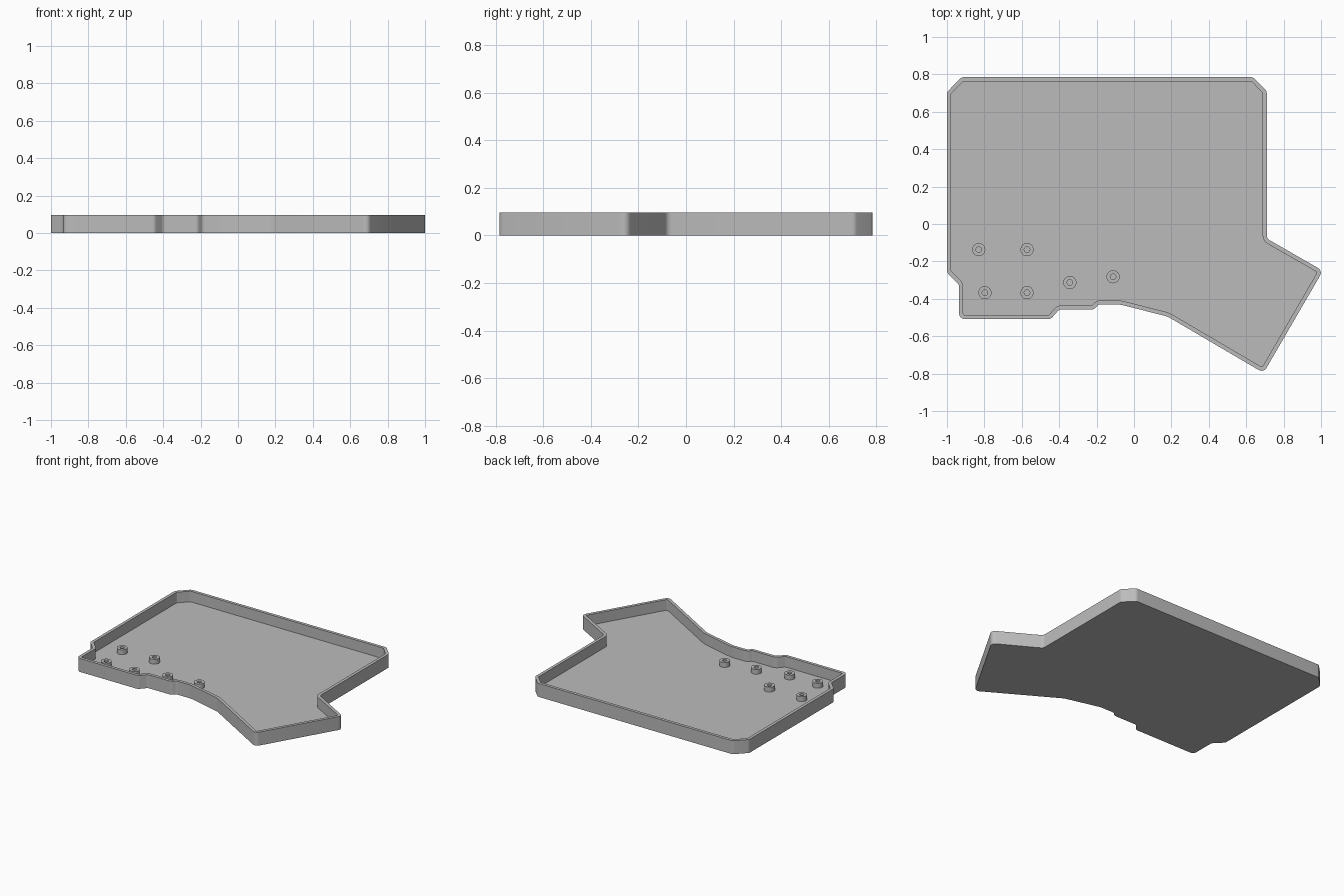
import bpy, bmesh, math
from mathutils import Vector

cube = bpy.data.objects.get("Cube")
if cube:
    bpy.data.objects.remove(cube, do_unlink=True)

HEIGHT, FLOOR, WALL, STEPS = 0.097, 0.02, 0.022, 6

grey = bpy.data.materials.new("case grey")
grey.use_nodes = True
COLOUR = (0.5, 0.5, 0.5, 1)
grey.diffuse_color = COLOUR
grey.node_tree.nodes["Principled BSDF"].inputs["Base Color"].default_value = COLOUR


def finish(name, bm):
    bmesh.ops.recalc_face_normals(bm, faces=bm.faces)
    mesh = bpy.data.meshes.new(name)
    bm.to_mesh(mesh)
    bm.free()
    mesh.materials.append(grey)
    obj = bpy.data.objects.new(name, mesh)
    bpy.context.collection.objects.link(obj)
    bpy.ops.object.select_all(action='DESELECT')
    obj.select_set(True)
    bpy.context.view_layer.objects.active = obj
    bpy.ops.object.shade_smooth_by_angle(angle=math.radians(30))
    return obj


def rounded_outline(corners, inset):
    """Offset a counter-clockwise outline inwards and round every corner."""
    result = []
    for i, (x, y, r) in enumerate(corners):
        p = Vector((x, y))
        before = Vector(corners[i - 1][:2])
        after = Vector(corners[(i + 1) % len(corners)][:2])
        d1, d2 = (p - before).normalized(), (after - p).normalized()
        n1, n2 = Vector((-d1.y, d1.x)), Vector((-d2.y, d2.x))
        mitre = (n1 + n2) / (1 + n1.dot(n2))
        turn = math.atan2(d1.x * d2.y - d1.y * d2.x, d1.dot(d2))
        side = 1 if turn > 0 else -1
        radius = r - side * inset
        centre = p + mitre * (inset + side * radius)
        start = math.atan2(-side * n1.y, -side * n1.x)
        for k in range(STEPS + 1):
            a = start + turn * k / STEPS
            result.append(centre + radius * Vector((math.cos(a), math.sin(a))))
    return result


def bridge(bm, a, b):
    for i in range(len(a)):
        j = (i + 1) % len(a)
        bm.faces.new((a[i], a[j], b[j], b[i]))


# Tray corners, counter-clockwise: x, y, corner radius
R = 0.03
corners = [
    (-0.935, -0.508, R), (-0.445, -0.508, R), (-0.40, -0.457, R),
    (-0.215, -0.457, R), (-0.19, -0.43, R), (-0.075, -0.43, 0.15),
    (0.18, -0.495, 0.15), (0.693, -0.796, R), (1.01, -0.25, R),
    (0.71, -0.078, R), (0.71, 0.71, R), (0.637, 0.785, R),
    (-0.922, 0.785, R), (-1.0, 0.705, R), (-1.0, -0.26, R),
    (-0.935, -0.325, R)]

# Open tray: underside, outer wall, rim, inner wall, floor
bm = bmesh.new()
rings = []
for inset, z in ((0, 0), (0, HEIGHT), (WALL, HEIGHT), (WALL, FLOOR)):
    rings.append([bm.verts.new((p.x, p.y, z)) for p in rounded_outline(corners, inset)])
for lower, upper in zip(rings, rings[1:]):
    bridge(bm, lower, upper)
bm.faces.new(rings[0])
bm.faces.new(rings[-1])
finish("case_tray", bm)

# Hollow screw posts standing on the floor
posts = [(-0.83, -0.137), (-0.572, -0.137), (-0.797, -0.367),
         (-0.572, -0.367), (-0.343, -0.313), (-0.112, -0.282)]
TOP, SIDES = FLOOR + 0.035, 32
for number, (x, y) in enumerate(posts, 1):
    bm = bmesh.new()
    rings = []
    for r, z in ((0.035, FLOOR), (0.035, TOP), (0.015, TOP), (0.015, FLOOR)):
        rings.append([bm.verts.new((x + r * math.cos(k * math.tau / SIDES),
                                    y + r * math.sin(k * math.tau / SIDES), z))
                      for k in range(SIDES)])
    for lower, upper in zip(rings, rings[1:]):
        bridge(bm, lower, upper)
    finish(f"screw_post_{number}", bm)
